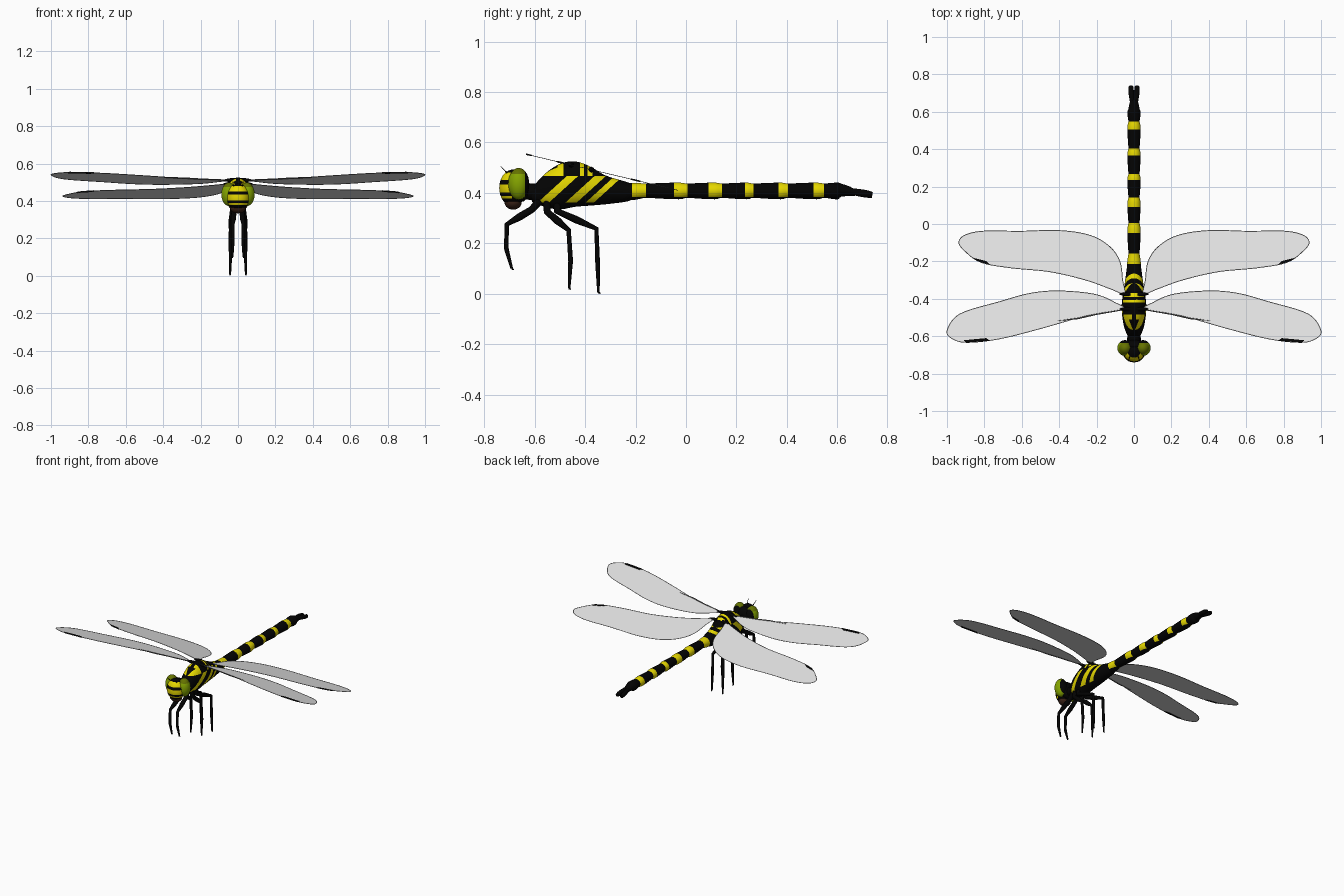
import bpy, bmesh, math
from mathutils import Vector, Matrix

cube = bpy.data.objects.get("Cube")
if cube:
    bpy.data.objects.remove(cube, do_unlink=True)


def material(name, color):
    mat = bpy.data.materials.new(name)
    mat.use_nodes = True
    mat.diffuse_color = (*color, 1)
    mat.node_tree.nodes["Principled BSDF"].inputs["Base Color"].default_value = (*color, 1)
    return mat


BLACK = material("shell black", (0.001, 0.001, 0.001))
YELLOW = material("band yellow", (0.82, 0.71, 0.0))
GREEN = material("eye green", (0.23, 0.37, 0.0))
OLIVE = material("eye olive", (0.13, 0.17, 0.0))
BROWN = material("jaw brown", (0.04, 0.015, 0.008))
CLEAR = material("wing grey", (0.78, 0.78, 0.78))
VEIN = material("vein grey", (0.12, 0.12, 0.12))


def add_object(name, mesh, mats, smooth=True):
    obj = bpy.data.objects.new(name, mesh)
    bpy.context.collection.objects.link(obj)
    if not mesh.materials:
        for mat in mats:
            mesh.materials.append(mat)
    if smooth:
        bpy.ops.object.select_all(action="DESELECT")
        obj.select_set(True)
        bpy.context.view_layer.objects.active = obj
        bpy.ops.object.shade_smooth_by_angle(angle=math.radians(50))
    return obj


def finish(name, bm, mats, rule=None, smooth=True):
    if rule:
        for face in bm.faces:
            face.material_index = int(rule(face.calc_center_median()))
    mesh = bpy.data.meshes.new(name)
    bm.to_mesh(mesh)
    bm.free()
    return add_object(name, mesh, mats, smooth)


def cut(bm, point, normal):
    geom = bm.verts[:] + bm.edges[:] + bm.faces[:]
    bmesh.ops.bisect_plane(bm, geom=geom, dist=1e-5, plane_co=point, plane_no=normal)


def spline(points, steps, closed=False):
    """Smooth curve through points of any dimension."""
    pts = [Vector(p) for p in points]
    n = len(pts)
    pick = (lambda i: pts[i % n]) if closed else (lambda i: pts[max(0, min(n - 1, i))])
    out = []
    for i in range(n if closed else n - 1):
        a, b, c, d = (pick(i + k) for k in (-1, 0, 1, 2))
        for s in range(steps):
            t = s / steps
            out.append(b + (c - a) * (t / 2) + (a * 2 - b * 5 + c * 4 - d) * (t * t / 2)
                       + (b * 3 - a - c * 3 + d) * (t ** 3 / 2))
    return out if closed else out + [pts[-1]]


def loft(stations, sides=32):
    """Skin of ellipses along y; a station is (y, top, bottom, half width)."""
    bm = bmesh.new()
    rings = []
    for y, top, low, wide in stations:
        turn = [math.tau * k / sides for k in range(sides)]
        rings.append([bm.verts.new((wide * math.cos(a), y, (top + low) / 2
                                    + (top - low) / 2 * math.sin(a))) for a in turn])
    for r, q in zip(rings, rings[1:]):
        for k in range(sides):
            j = (k + 1) % sides
            bm.faces.new((r[k], r[j], q[j], q[k]))
    bm.faces.new(rings[0][::-1])
    bm.faces.new(rings[-1])
    bmesh.ops.recalc_face_normals(bm, faces=bm.faces)
    return bm


def ball(center, radii, segments=32):
    bm = bmesh.new()
    bmesh.ops.create_uvsphere(bm, u_segments=segments, v_segments=segments // 2, radius=1,
                              matrix=Matrix.Translation(center) @ Matrix.Diagonal((*radii, 1)))
    return bm


def tube(name, points, radii, mat, closed=False, detail=2):
    data = bpy.data.curves.new(name, "CURVE")
    data.dimensions = "3D"
    data.bevel_depth = 1
    data.bevel_resolution = detail
    data.use_fill_caps = True
    line = data.splines.new("POLY")
    line.points.add(len(points) - 1)
    line.use_cyclic_u = closed
    for p, co, r in zip(line.points, points, radii):
        p.co = (*co, 1)
        p.radius = r
    temp = bpy.data.objects.new(name + " path", data)
    bpy.context.collection.objects.link(temp)
    bpy.context.view_layer.update()
    mesh = bpy.data.meshes.new_from_object(
        temp.evaluated_get(bpy.context.evaluated_depsgraph_get()))
    bpy.data.objects.remove(temp, do_unlink=True)
    mesh.name = name
    mesh.materials.clear()
    return add_object(name, mesh, [mat])


# Thorax with slanted side stripes, back bars and a V on the shoulders
thorax = loft(spline([(-.61, .42, .365, .028), (-.56, .475, .345, .05), (-.50, .515, .335, .062),
                      (-.44, .525, .345, .066), (-.38, .505, .35, .06), (-.32, .47, .355, .05),
                      (-.24, .445, .365, .039), (-.215, .436, .374, .034)], 5), 40)
SLANT, MID = 1.1, 0.41
STRIPES = [(-.535, -.49), (-.425, -.38), (-.345, -.312)]
BARS = [(-.42, -.405), (-.39, -.37)]
SHOULDER = (-.51, -.485)
LOW, HIGH = 0.362, 0.468
for pair in STRIPES:
    for y in pair:
        cut(thorax, (0, y, MID), (0, 1, -SLANT))
for pair in BARS + [SHOULDER]:
    for y in pair:
        cut(thorax, (0, y, 0), (0, 1, 0))
for z in (LOW, HIGH):
    cut(thorax, (0, 0, z), (0, 0, 1))
for side in (-1, 1):
    for x in (.004, .03):
        cut(thorax, (side * x, -.57, 0), (side, -.4, 0))
    cut(thorax, (side * .012, 0, 0), (1, 0, 0))


def thorax_rule(c):
    s = c.y - SLANT * (c.z - MID)
    hit = [a < s < b for a, b in STRIPES]
    if c.z < LOW:
        return False
    if hit[2] or c.z < HIGH:
        return any(hit)
    if any(a < c.y < b for a, b in BARS):
        return True
    if SHOULDER[0] < c.y < SHOULDER[1]:
        return abs(c.x) > .012
    return c.y < SHOULDER[0] and .004 < abs(c.x) - .4 * (c.y + .57) < .03


finish("thorax", thorax, [BLACK, YELLOW], thorax_rule)

# Abdomen: pinched segments, each with a yellow band
BANDS = [(-.213, -.158), (-.047, .005), (.09, .142), (.234, .267), (.367, .404), (.505, .547)]
joints = [b for a, b in BANDS] + [.615]
stations = [(-.235, .438, .372, .036), (-.20, .44, .373, .036)]
for a, b in zip(joints, joints[1:]):
    stations += [(a, .437, .381, .030), (a + (b - a) * .3, .439, .378, .033),
                 (a + (b - a) * .8, .441, .375, .035)]
stations += [(.615, .437, .385, .030), (.65, .425, .388, .023), (.67, .412, .388, .016)]
abdomen = loft(spline(stations, 3), 24)
for pair in BANDS:
    for y in pair:
        cut(abdomen, (0, y, 0), (0, 1, 0))
cut(abdomen, (0, 0, .383), (0, 0, 1))
finish("abdomen", abdomen, [BLACK, YELLOW],
       lambda c: c.z > .383 and any(a < c.y < b for a, b in BANDS))

# Head: banded face, dark back, jaw and neck
face = ball((0, -.685, .42), (.06, .055, .073))
FACE_BANDS = [(.378, .388), (.402, .434), (.452, .481)]
for pair in FACE_BANDS:
    for z in pair:
        cut(face, (0, 0, z), (0, 0, 1))
cut(face, (0, -.69, 0), (0, 1, 0))
finish("face", face, [BLACK, YELLOW],
       lambda c: c.y < -.69 and any(a < c.z < b for a, b in FACE_BANDS))
finish("head_back", ball((0, -.65, .425), (.07, .03, .06)), [BLACK])
finish("jaw", ball((0, -.685, .362), (.042, .034, .028), 20), [BROWN])
tube("neck", [(0, -.66, .41), (0, -.57, .40)], [.03, .036], BLACK)

# Wing outlines, both lying in one sloping plane
FORE = [(.05, -.455), (.17, -.475), (.29, -.50), (.50, -.56), (.72, -.615), (.89, -.634),
        (.97, -.615), (1, -.57), (.93, -.48), (.72, -.415), (.555, -.37), (.40, -.357),
        (.21, -.375), (.10, -.42)]
HIND = [(.05, -.375), (.12, -.35), (.26, -.30), (.45, -.256), (.66, -.235), (.82, -.205),
        (.91, -.14), (.937, -.095), (.90, -.057), (.80, -.037), (.61, -.038), (.40, -.034),
        (.235, -.06), (.13, -.12), (.075, -.20), (.06, -.30)]
STIGMAS = {"fore": [(.77, -.624), (.90, -.634), (.91, -.622), (.79, -.611)],
           "hind": [(.77, -.218), (.84, -.197), (.86, -.181), (.79, -.199)]}


def on_wing(side, p):
    return Vector((side * p[0], p[1], .403 - .2375 * p[1]))


def plate(name, points, mat, thick=0):
    bm = bmesh.new()
    bm.faces.new([bm.verts.new(p) for p in points])
    bm.normal_update()
    if next(iter(bm.faces)).normal.z < 0:
        bmesh.ops.reverse_faces(bm, faces=bm.faces[:])
    obj = finish(name, bm, [mat], smooth=False)
    if thick:
        mod = obj.modifiers.new("thickness", "SOLIDIFY")
        mod.thickness = thick
        mod.offset = 0


for side, word in ((1, "left"), (-1, "right")):
    for kind, outline in (("fore", FORE), ("hind", HIND)):
        rim = [on_wing(side, p) for p in spline(outline, 6, True)]
        plate(f"{word}_{kind}wing", rim, CLEAR)
        tube(f"{word}_{kind}wing_rim", rim, [.0012] * len(rim), VEIN, True, 0)
        spot = [on_wing(side, p) for p in STIGMAS[kind]]
        plate(f"{word}_{kind}wing_spot", spot, BLACK, .006)
        hinge = [on_wing(side, (x, outline[0][1])) for x in (.02, .05, .078)]
        tube(f"{word}_{kind}wing_hinge", hinge, [.012, .01, .003], BLACK)
    vein = [on_wing(side, p) for p in ((.05, -.457), (.2, -.483), (.3, -.505), (.41, -.518))]
    tube(f"{word}_main_vein", vein, [.003, .003, .004, .001], VEIN)

    # Eyes, darker on the crown and black behind
    eye = ball((side * .048, -.663, .436), (.041, .042, .063))
    cut(eye, (0, 0, .475), (0, 0, 1))
    cut(eye, (0, -.637, 0), (0, 1, 0))
    finish(f"{word}_eye", eye, [GREEN, OLIVE, BLACK],
           lambda c: 2 if c.y > -.637 else c.z > .475)
    tube(f"{word}_antenna", [(side * .02, -.70, .47), (side * .03, -.735, .507)],
         [.003, .001], BLACK)

    # Legs: thigh, shin and foot, each given as (y, z) joints
    for kind, x, path in (
            ("front", .028, [(-.58, .37), (-.61, .335), (-.71, .275), (-.712, .18), (-.69, .10)]),
            ("middle", .04, [(-.55, .37), (-.55, .325), (-.465, .252), (-.457, .13), (-.463, .022)]),
            ("rear", .04, [(-.51, .37), (-.51, .328), (-.355, .258), (-.35, .12), (-.347, .006)])):
        joint = [Vector((side * x * f, *p)) for f, p in zip((.6, .8, 1, 1, 1.05), path)]
        joint.insert(2, joint[1].lerp(joint[2], .5))
        tube(f"{word}_{kind}_leg", joint, [.017, .014, .015, .0095, .0095, .005], BLACK)
        toe = joint[-1]
        tube(f"{word}_{kind}_claw", [toe, toe + Vector((0, .008, -.004))], [.004, .002], BLACK)

    # Tail claspers, flaring towards the tip
    tube(f"{word}_clasper", spline([(side * .008, .64, .408), (side * .012, .68, .402),
                                    (side * .016, .715, .396), (side * .016, .738, .392)], 4),
         [.011 + .004 * math.sin(k / 4) for k in range(13)], BLACK)
